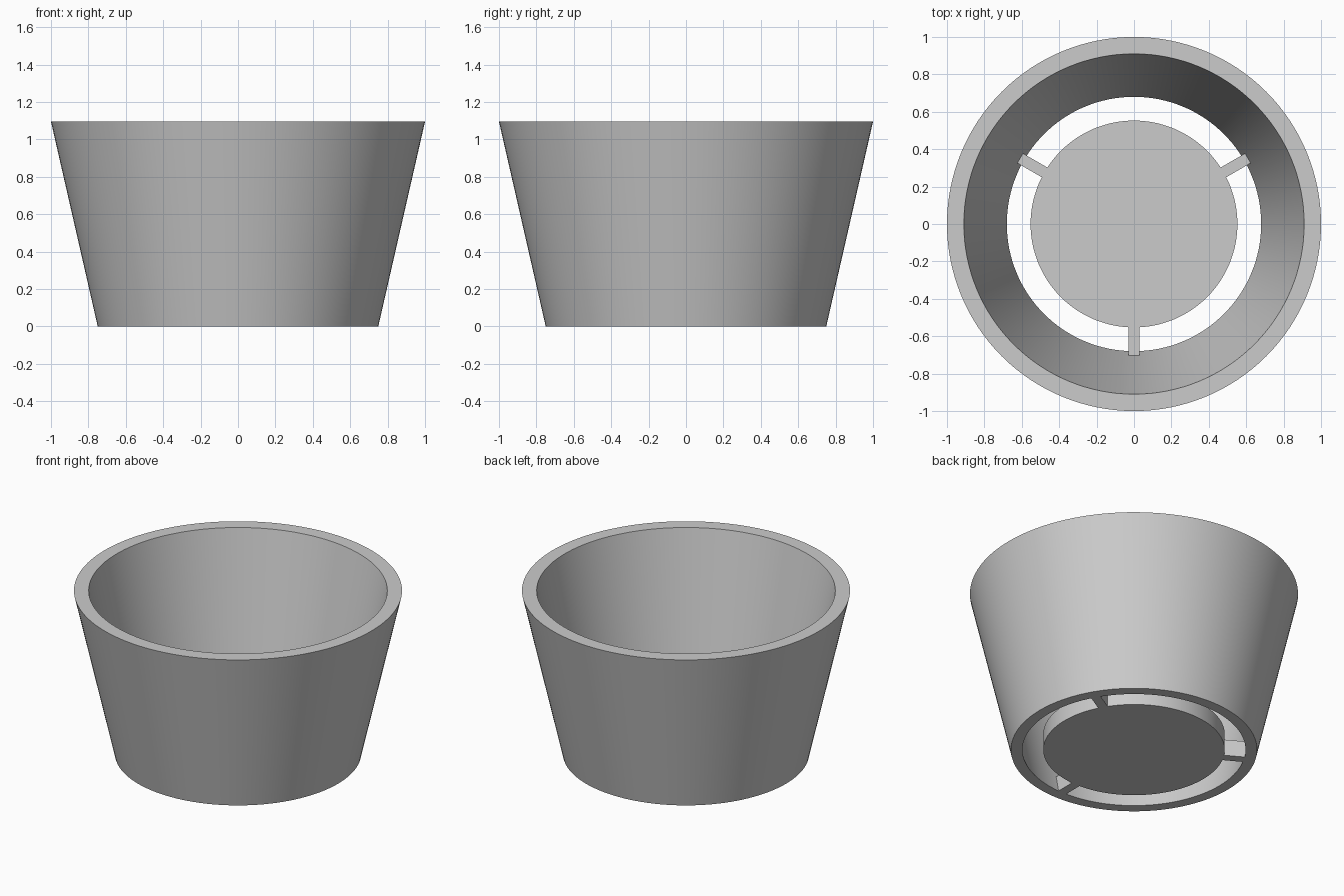
import bpy
import bmesh
from math import cos, sin, pi, radians
from mathutils import Matrix

SEGMENTS = 128
HEIGHT = 1.095
FLOOR = 0.11          # thickness of base disc and spokes

cube = bpy.data.objects.get("Cube")
if cube:
    bpy.data.objects.remove(cube, do_unlink=True)

grey = bpy.data.materials.new("plain grey")
grey.use_nodes = True
colour = (0.6, 0.6, 0.6, 1)
grey.diffuse_color = colour
grey.node_tree.nodes["Principled BSDF"].inputs["Base Color"].default_value = colour


def finish(name, bm):
    """Turn a bmesh into a shaded object."""
    bmesh.ops.recalc_face_normals(bm, faces=bm.faces)
    mesh = bpy.data.meshes.new(name)
    bm.to_mesh(mesh)
    bm.free()
    mesh.materials.append(grey)
    obj = bpy.data.objects.new(name, mesh)
    bpy.context.collection.objects.link(obj)
    bpy.ops.object.select_all(action='DESELECT')
    obj.select_set(True)
    bpy.context.view_layer.objects.active = obj
    bpy.ops.object.shade_smooth_by_angle(angle=radians(30))
    return obj


# Tapered wall: closed four-point profile turned about z
bm = bmesh.new()
profile = [(0.75, 0), (1.0, HEIGHT), (0.91, HEIGHT), (0.68, 0)]
rings = []
for i in range(SEGMENTS):
    a = 2 * pi * i / SEGMENTS
    rings.append([bm.verts.new((r * cos(a), r * sin(a), z)) for r, z in profile])
for i in range(SEGMENTS):
    here, after = rings[i], rings[(i + 1) % SEGMENTS]
    for j in range(4):
        k = (j + 1) % 4
        bm.faces.new((here[j], after[j], after[k], here[k]))
finish("tapered_wall", bm)

# Base disc
bm = bmesh.new()
bmesh.ops.create_cone(bm, cap_ends=True, segments=SEGMENTS, radius1=0.553,
                      radius2=0.553, depth=FLOOR,
                      matrix=Matrix.Translation((0, 0, FLOOR / 2)))
finish("base_disc", bm)

# Three spokes whose outer ends follow the slope of the wall
for name, angle in (("front_spoke", -90), ("back_left_spoke", 30),
                    ("back_right_spoke", 150)):
    bm = bmesh.new()
    outline = [(0.545, 0), (0.683, 0), (0.706, FLOOR), (0.545, FLOOR)]
    side = bm.faces.new([bm.verts.new((x, -0.03, z)) for x, z in outline])
    extruded = bmesh.ops.extrude_face_region(bm, geom=[side], use_keep_orig=True)
    moved = [v for v in extruded["geom"] if isinstance(v, bmesh.types.BMVert)]
    bmesh.ops.translate(bm, verts=moved, vec=(0, 0.06, 0))
    bmesh.ops.rotate(bm, verts=bm.verts, cent=(0, 0, 0),
                     matrix=Matrix.Rotation(radians(angle), 3, 'Z'))
    finish(name, bm)
